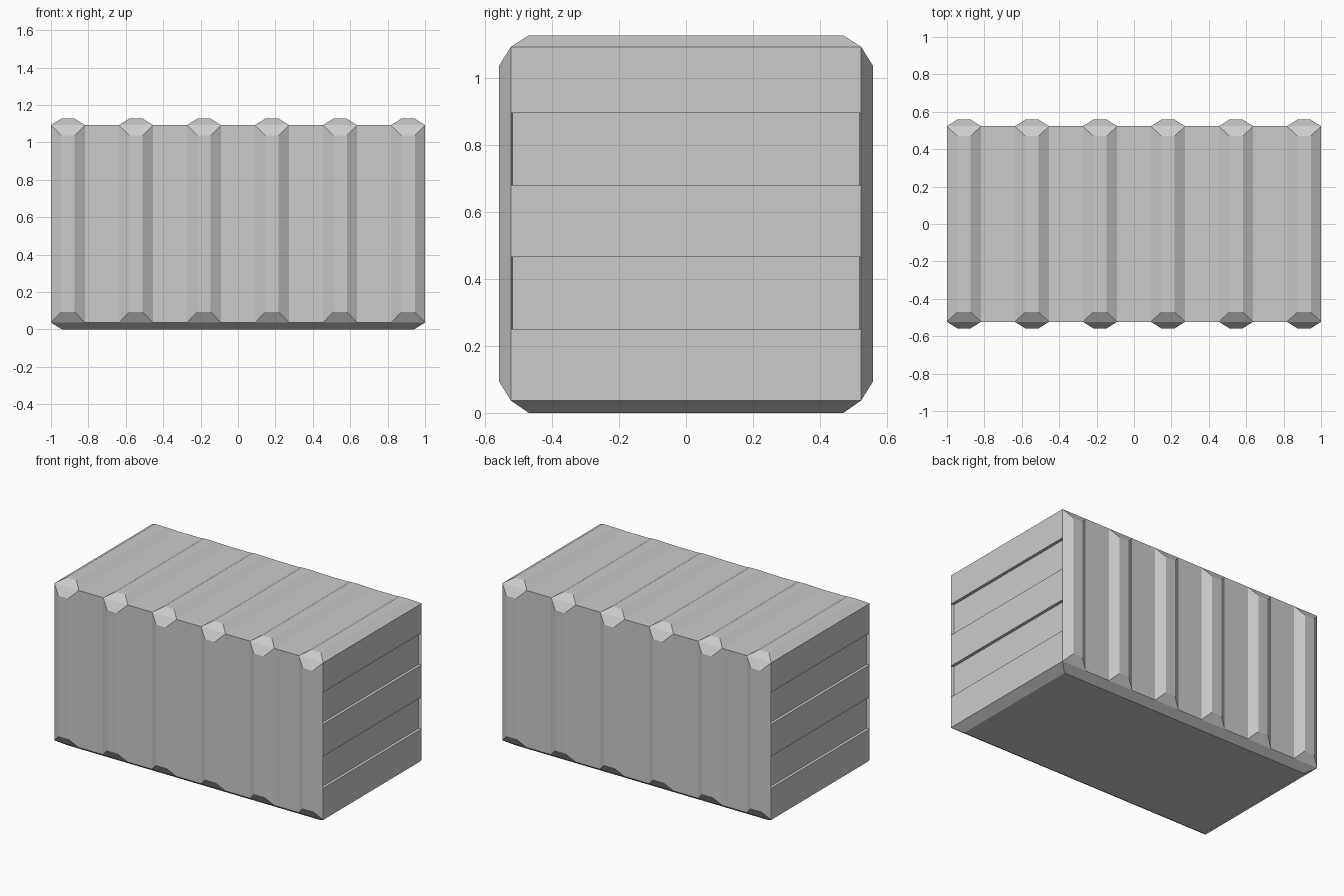
import bpy, bmesh
from mathutils import Vector

if "Cube" in bpy.data.objects:
    bpy.data.objects.remove(bpy.data.objects["Cube"])

Y, Z0, Z1 = 0.523, 0.037, 1.093      # body half depth, floor and roof heights
ZM = (Z0 + Z1) / 2
ZH = (Z1 - Z0) / 2
PITCH = 2 / 11                       # rib and gap width


def finish(bm, name):
    bmesh.ops.recalc_face_normals(bm, faces=bm.faces)
    mesh = bpy.data.meshes.new(name)
    bm.to_mesh(mesh)
    bm.free()
    obj = bpy.data.objects.new(name, mesh)
    bpy.context.collection.objects.link(obj)
    return obj


def raised_panel(name, centre, u, v, n, base, top, height):
    """Open-backed panel with sloping sides, raised along n."""
    centre, u, v, n = map(Vector, (centre, u, v, n))
    bm = bmesh.new()
    rings = []
    for (a, b), h in ((base, 0), (top, height)):
        rings.append([bm.verts.new(centre + u * a * i + v * b * j + n * h)
                      for i, j in ((-1, -1), (1, -1), (1, 1), (-1, 1))])
    lo, hi = rings
    cap = bm.faces.new(hi)
    for i in range(4):
        k = (i + 1) % 4
        bm.faces.new((lo[i], lo[k], hi[k], hi[i]))
    cap.normal_update()
    flip = cap.normal.dot(n) < 0
    if flip:
        bmesh.ops.reverse_faces(bm, faces=bm.faces)
    mesh = bpy.data.meshes.new(name)
    bm.normal_update()
    bmesh.ops.recalc_face_normals(bm, faces=bm.faces)
    cap.normal_update()
    if cap.normal.dot(n) < 0:
        bmesh.ops.reverse_faces(bm, faces=bm.faces)
    bm.to_mesh(mesh)
    bm.free()
    obj = bpy.data.objects.new(name, mesh)
    bpy.context.collection.objects.link(obj)


# Container body with two recessed bands on each end
bm = bmesh.new()
bmesh.ops.create_cube(bm, size=2)
for vert in bm.verts:
    vert.co = (vert.co.x, vert.co.y * Y, ZM + vert.co.z * ZH)
for z in (0.25, 0.465, 0.68, 0.895):
    bmesh.ops.bisect_plane(bm, geom=bm.verts[:] + bm.edges[:] + bm.faces[:],
                           plane_co=(0, 0, z), plane_no=(0, 0, 1))
bm.normal_update()
for lo, hi in ((0.25, 0.465), (0.68, 0.895)):
    ends = [f for f in bm.faces if abs(f.normal.x) > 0.9
            and lo < f.calc_center_median().z < hi]
    bmesh.ops.inset_individual(bm, faces=ends, thickness=0.008, depth=-0.02)
    for face in ends:
        for vert in face.verts:
            vert.co.z = lo if vert.co.z < (lo + hi) / 2 else hi
bm.normal_update()
floor = [f for f in bm.faces if f.normal.z < -0.9 and f.calc_center_median().z < Z0 + 0.01]
finish_floor = bmesh.ops.delete(bm, geom=floor, context='FACES_ONLY')
finish(bm, "container_body")

# Bevelled underside
raised_panel("underside", (0, 0, Z0), (1, 0, 0), (0, 1, 0), (0, 0, -1),
             (1, Y), (0.94, 0.47), Z0)

# Ribs on roof, front and back
for i in range(6):
    x = -1 + PITCH * (2 * i + 0.5)
    raised_panel("roof_rib", (x, 0, Z1), (1, 0, 0), (0, 1, 0), (0, 0, 1),
                 (PITCH / 2, Y), (0.036, 0.47), 0.034)
    for side, name in ((-1, "front_rib"), (1, "back_rib")):
        raised_panel(name, (x, side * Y, ZM), (1, 0, 0), (0, 0, 1), (0, side, 0),
                     (PITCH / 2, ZH), (0.036, ZH - 0.056), 0.035)
